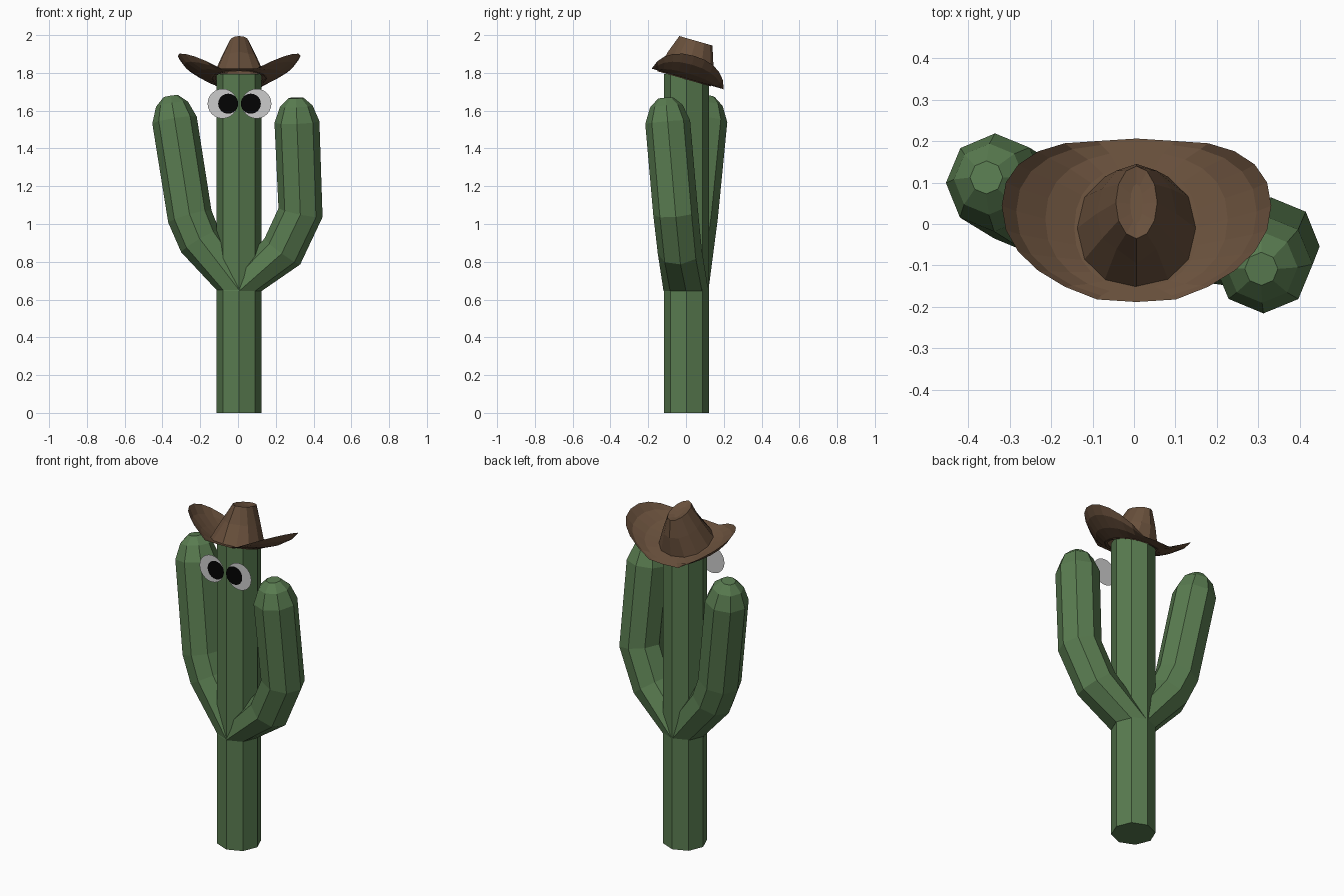
import bpy, bmesh, math
from mathutils import Vector, Matrix

if "Cube" in bpy.data.objects:
    bpy.data.objects.remove(bpy.data.objects["Cube"])


def material(name, rgb):
    m = bpy.data.materials.new(name)
    m.diffuse_color = (*rgb, 1)
    m.use_nodes = True
    m.node_tree.nodes["Principled BSDF"].inputs["Base Color"].default_value = m.diffuse_color
    return m


GREEN = material("cactus_green", (0.10, 0.20, 0.08))
BROWN = material("hat_brown", (0.14, 0.08, 0.045))
WHITE = material("eye_white", (0.6, 0.6, 0.6))
BLACK = material("pupil_black", (0.001, 0.001, 0.001))
CX = 0.006


def loft(name, rings, mat, start=True, end=True):
    """Bridge equal-length rings of points, optionally capping the ends."""
    bm = bmesh.new()
    rows = [[bm.verts.new(p) for p in r] for r in rings]
    n = len(rows[0])
    for a, b in zip(rows, rows[1:]):
        for i in range(n):
            j = (i + 1) % n
            bm.faces.new((a[i], a[j], b[j], b[i]))
    if start:
        bm.faces.new(rows[0][::-1])
    if end:
        bm.faces.new(rows[-1])
    me = bpy.data.meshes.new(name)
    bm.to_mesh(me)
    bm.free()
    me.materials.append(mat)
    ob = bpy.data.objects.new(name, me)
    bpy.context.collection.objects.link(ob)
    return ob


def ring(center, radius, normal=(0, 0, 1), n=8):
    q = Vector((0, 0, 1)).rotation_difference(Vector(normal))
    return [Vector(center) + q @ Vector((radius * math.cos(k * math.tau / n),
            radius * math.sin(k * math.tau / n), 0)) for k in range(n)]


# Trunk
loft("trunk", [ring((CX, 0.002, z), 0.119) for z in (0, 0.65, 1.795)], GREEN)


# Arms: the trunk section swept out and up, with a stepped round tip
def arm(name, path):
    p = [Vector(q) for q in path]
    d = [(b - a).normalized() for a, b in zip(p, p[1:])]
    rings = [ring(p[0], 0.119),
             ring(p[1], 0.117, d[0] + d[1]),
             ring(p[2], 0.119, d[1] + d[2]),
             ring(p[3], 0.119, d[2])]
    for step, r in ((0.085, 0.086), (0.128, 0.04)):
        rings.append(ring(p[3] + d[2] * step, r, d[2]))
    loft(name, rings, GREEN)


arm("right_arm", [(CX, 0, 0.645), (0.235, -0.033, 0.855), (0.331, -0.055, 1.06), (0.312, -0.097, 1.54)])
arm("left_arm", [(CX, 0, 0.65), (-0.20, 0.035, 0.91), (-0.255, 0.05, 1.04), (-0.336, 0.10, 1.55)])

# Eyes: flat discs facing the front
for side, s in (("left", -1), ("right", 1)):
    for part, x, y, r, mat in (("eye", 0.09, -0.128, 0.079, WHITE),
                               ("pupil", 0.06, -0.133, 0.053, BLACK)):
        bm = bmesh.new()
        bmesh.ops.create_circle(bm, cap_ends=True, segments=24, radius=r,
                                matrix=Matrix.Translation((CX + 0.002 + s * x, y, 1.637))
                                @ Matrix.Rotation(math.pi / 2, 4, 'X'))
        me = bpy.data.meshes.new(f"{side}_{part}")
        bm.to_mesh(me)
        bm.free()
        me.materials.append(mat)
        bpy.context.collection.objects.link(bpy.data.objects.new(me.name, me))

# Hat, built level and then tipped back
TIP = Matrix.Translation((CX, 0.009, 1.768)) @ Matrix.Rotation(math.radians(-16), 4, 'X')


def oval(a, b, cy, w, n, power=2.0):
    pts = []
    for k in range(n):
        c, s = math.cos(k * math.tau / n), math.sin(k * math.tau / n)
        e = 2 / power
        pts.append(Vector((a * math.copysign(abs(c) ** e, c),
                           cy + b * math.copysign(abs(s) ** e, s), w)))
    return pts


# Crown, with a pinched top and a shallow dent along its middle
crown = [oval(0.145, 0.148, -0.02, -0.005, 12, 2.2),
         oval(0.096, 0.125, -0.015, 0.11, 12),
         oval(0.05, 0.091, -0.014, 0.206, 12),
         oval(0.015, 0.05, -0.014, 0.194, 12)]
for k in (8, 10):
    crown[1][k].y += 0.02
loft("hat_crown", [[TIP @ v for v in r] for r in crown], BROWN, start=False)

# Brim: flat near the crown, curling up more steeply towards both sides
brim = []
for a, b, cy, lift in ((0.125, 0.13, -0.02, 0), (0.15, 0.153, -0.018, 0),
                       (0.22, 0.178, -0.005, 0.4), (0.29, 0.195, 0, 0.72),
                       (0.325, 0.205, 0, 1)):
    r = oval(a, b, cy, 0, 24, 2.2)
    for v in r:
        v.z = lift * 0.127 * (max(0, abs(v.x) - 0.1) / 0.225) ** 0.9
    brim.append([TIP @ v for v in r])
loft("hat_brim", brim, BROWN, start=False, end=False)
